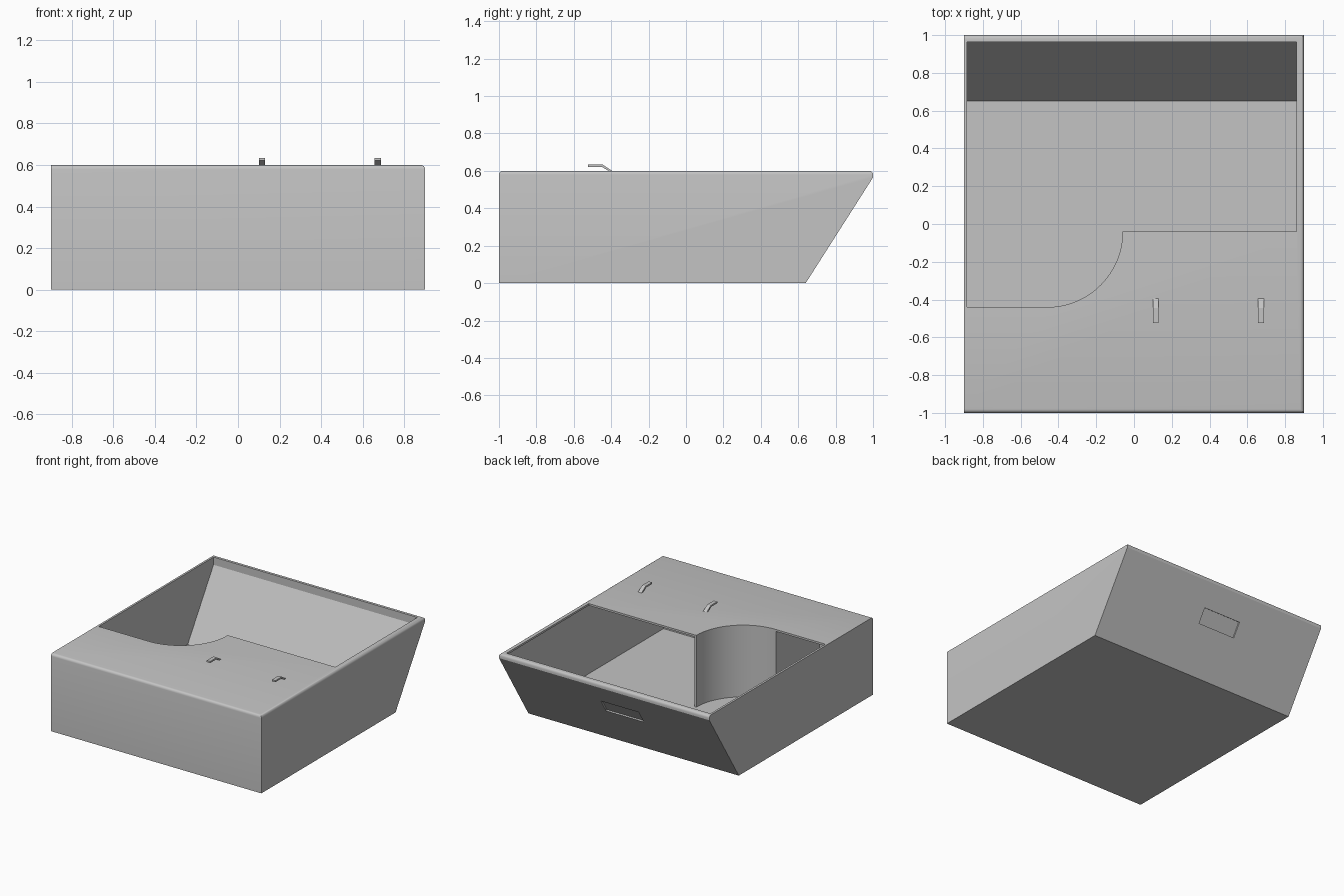
import bpy, bmesh, math
from mathutils import Vector

cube = bpy.data.objects.get("Cube")
if cube:
    bpy.data.objects.remove(cube, do_unlink=True)

grey = bpy.data.materials.new("light_grey")
grey.use_nodes = True
grey.diffuse_color = (0.55, 0.55, 0.55, 1)
grey.node_tree.nodes["Principled BSDF"].inputs["Base Color"].default_value = grey.diffuse_color


def prism(name, outline, low, high, axis="X", round_top=None):
    """Extrude an outline: (y, z) points along X, or (x, y) points along Z."""
    bm = bmesh.new()

    def place(p, d):
        return Vector((d, *p)) if axis == "X" else Vector((*p, d))

    face = bm.faces.new([bm.verts.new(place(p, low)) for p in outline])
    grown = bmesh.ops.extrude_face_region(bm, geom=[face])
    shift = place((0, 0), high - low)
    bmesh.ops.translate(bm, vec=shift, verts=[v for v in grown["geom"] if isinstance(v, bmesh.types.BMVert)])
    bmesh.ops.recalc_face_normals(bm, faces=bm.faces)
    if round_top:
        edges = [e for e in bm.edges if round_top(*[v.co for v in e.verts])]
        bmesh.ops.bevel(bm, geom=edges, offset=0.02, segments=4, profile=0.5, affect="EDGES")
    mesh = bpy.data.meshes.new(name)
    bm.to_mesh(mesh)
    bm.free()
    mesh.materials.append(grey)
    obj = bpy.data.objects.new(name, mesh)
    bpy.context.collection.objects.link(obj)
    return obj


def activate(obj):
    bpy.ops.object.select_all(action="DESELECT")
    obj.select_set(True)
    bpy.context.view_layer.objects.active = obj


def carve(obj, cutter):
    cutter.hide_render = True
    mod = obj.modifiers.new("carve", "BOOLEAN")
    mod.operation, mod.solver, mod.object = "DIFFERENCE", "EXACT", cutter
    activate(obj)
    bpy.ops.object.modifier_apply(modifier=mod.name)
    bpy.data.objects.remove(cutter, do_unlink=True)


def smooth(obj):
    activate(obj)
    bpy.ops.object.shade_smooth_by_angle(angle=math.radians(26))


def arc(radius, steps=32):
    """Quarter round from the deck corner to the deeper front edge."""
    return [(-0.46 + radius * math.cos(a), -0.04 - radius * math.sin(a))
            for a in (math.pi / 2 * i / steps for i in range(steps + 1))]


# Shell with an outward-leaning back; all top edges but the right one rounded
def rounded_edge(a, b):
    on_top = min(a.z, b.z) > 0.59
    return on_top and max(a.x, b.x) > 0


shell = prism("shell", [(-1, 0), (0.64, 0), (1, 0.565), (1, 0.6), (-1, 0.6)],
              -0.9, 0.9, round_top=rounded_edge)

# Hollow interior running below the deck
carve(shell, prism("interior", [(-0.975, 0.045), (0.65, 0.045), (0.965, 0.54),
                                (0.965, 0.585), (-0.975, 0.585)], -0.885, 0.875))

# Stepped opening in the deck
carve(shell, prism("opening", [(-0.884, 0.964), (0.86, 0.964), (0.86, -0.04)] + arc(0.4)
                   + [(-0.884, -0.44)], 0.55, 0.7, axis="Z"))

# Shallow grip recess in the leaning back
bottom, top = Vector((0.837, 0.31)), Vector((0.9, 0.41))
outward = Vector((0.845, -0.535))
grip = [bottom - outward * 0.01, top - outward * 0.01, top + outward * 0.03, bottom + outward * 0.03]
carve(shell, prism("grip_recess", grip, -0.225, 0.097))
smooth(shell)

# Curved partition carrying on straight to the front wall
partition = prism("partition", arc(0.4) + [(-0.46, -0.98), (-0.445, -0.98)]
                  + arc(0.415)[::-1], 0.04, 0.59, axis="Z")
smooth(partition)

# Bent clips on the deck
clip = [(-0.39, 0.597), (-0.445, 0.633), (-0.525, 0.633), (-0.525, 0.621),
        (-0.449, 0.621), (-0.41, 0.597)]
for name, x in (("clip_right", 0.115), ("clip_left", 0.672)):
    prism(name, clip, x - 0.015, x + 0.015)
